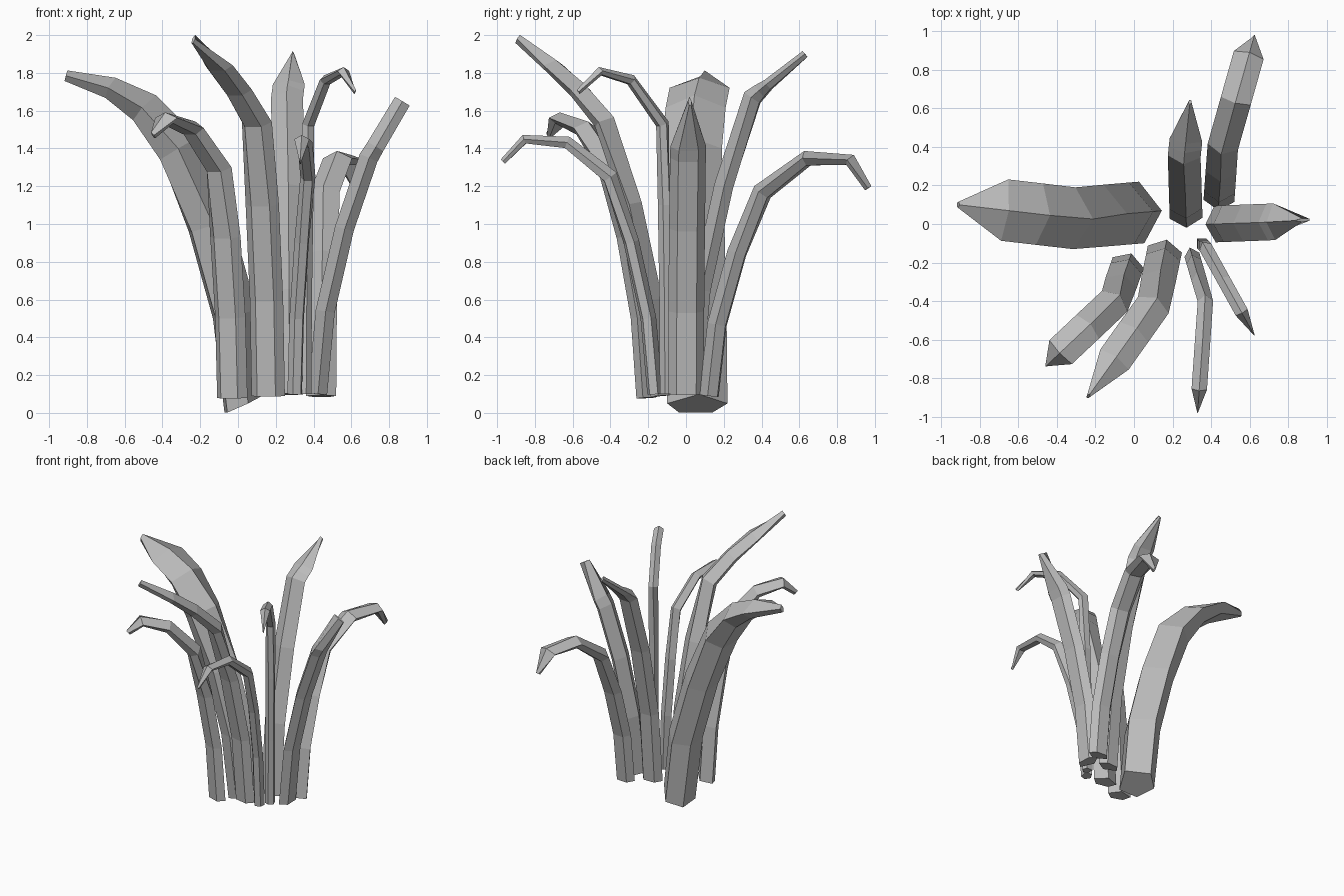
import bpy, bmesh
from mathutils import Vector

cube = bpy.data.objects.get("Cube")
if cube:
    bpy.data.objects.remove(cube)

material = bpy.data.materials.new("leaf_grey")
material.use_nodes = True
grey = (0.5, 0.5, 0.5, 1)
material.diffuse_color = grey
material.node_tree.nodes["Principled BSDF"].inputs["Base Color"].default_value = grey


def section(centre, along, width, thickness):
    """Blade cross-section: flat back, bevelled sides, ridge on the inner face."""
    across = Vector((along.y, -along.x, 0)).normalized() * width / 2
    inward = across.normalized().cross(along) * thickness / 2
    back = across * 0.55
    return [centre - across, centre - back - inward, centre + back - inward,
            centre + across, centre + inward]


def leaf_path(root, knee, tip, arch, bend):
    """Stalk leaning out ever faster up to the knee, then an arched blade to the tip."""
    points = []
    for u in (0, 0.35, 0.7):
        point = root.lerp(knee, u ** 1.8)
        point.z = root.z + (knee.z - root.z) * u
        points.append(point)
    lift = Vector((0, 0, arch))
    points.append(knee)
    points.append(knee.lerp(tip, bend / 2) + lift)
    points.append(knee.lerp(tip, bend) + lift * 0.9)
    points.append(tip)
    return points


def leaf(name, root, knee, tip, width, thickness=0.1, arch=0.0, bend=0.6,
         tip_thickness=0.4, foot_tilt=0.0):
    points = leaf_path(Vector(root), Vector(knee), Vector(tip), arch, bend)
    last = len(points) - 1
    bm = bmesh.new()
    rings = []
    for i, point in enumerate(points):
        before = (point - points[max(i - 1, 0)]).normalized()
        after = (points[min(i + 1, last)] - point).normalized()
        along = (before + after).normalized()
        if i == 0:
            # Slanted cut at the foot, higher on the inner side
            outward = Vector((along.x, along.y, 0)).normalized()
            along = (along + outward * foot_tilt).normalized()
        # The blade thins past the knee and narrows to a point at the tip
        thin = 1 - (1 - tip_thickness) * max(i - 3, 0) / 3
        narrow = 0.1 if i == last else 1
        corners = section(point, along, width * narrow, thickness * thin)
        rings.append([bm.verts.new(corner) for corner in corners])
    for low, high in zip(rings, rings[1:]):
        for k in range(len(low)):
            bm.faces.new((low[k - 1], low[k], high[k], high[k - 1]))
    bm.faces.new(rings[0])
    bm.faces.new(rings[-1])
    bmesh.ops.recalc_face_normals(bm, faces=bm.faces)
    mesh = bpy.data.meshes.new(name)
    bm.to_mesh(mesh)
    bm.free()
    mesh.materials.append(material)
    bpy.context.collection.objects.link(bpy.data.objects.new(name, mesh))


# Broad leaf arching to the right side
leaf("broad_leaf", root=(0.04, 0.06, 0.05), knee=(-0.31, 0.03, 1.4),
     tip=(-0.91, 0.1, 1.785), width=0.32, thickness=0.23, arch=0.1,
     tip_thickness=0.25, foot_tilt=0.35)

# Front leaves
leaf("front_right_leaf", root=(-0.03, -0.2, 0.08), knee=(-0.1, -0.4, 1.3),
     tip=(-0.45, -0.73, 1.47), width=0.17, arch=0.14, bend=0.8)
leaf("tall_front_leaf", root=(0.16, -0.13, 0.09), knee=(0.1, -0.42, 1.54),
     tip=(-0.235, -0.89, 1.98), width=0.18, arch=0.04, tip_thickness=0.5)
leaf("front_drooping_leaf", root=(0.3, -0.16, 0.1), knee=(0.37, -0.4, 1.25),
     tip=(0.33, -0.97, 1.33), width=0.08, thickness=0.08, arch=0.15, bend=0.8)
leaf("front_left_drooping_leaf", root=(0.35, -0.1, 0.1), knee=(0.37, -0.12, 1.53),
     tip=(0.62, -0.57, 1.7), width=0.07, thickness=0.07, arch=0.17, bend=0.75)

# Left leaf
leaf("left_leaf", root=(0.42, 0, 0.1), knee=(0.69, 0.01, 1.35),
     tip=(0.87, 0.02, 1.65), width=0.19, bend=0.2, tip_thickness=0.9)

# Back leaves
leaf("tall_back_leaf", root=(0.27, 0.03, 0.1), knee=(0.26, 0.35, 1.67),
     tip=(0.29, 0.63, 1.9), width=0.17, bend=0.3)
leaf("back_drooping_leaf", root=(0.44, 0.12, 0.09), knee=(0.46, 0.4, 1.17),
     tip=(0.62, 0.965, 1.19), width=0.16, arch=0.17, bend=0.84)
